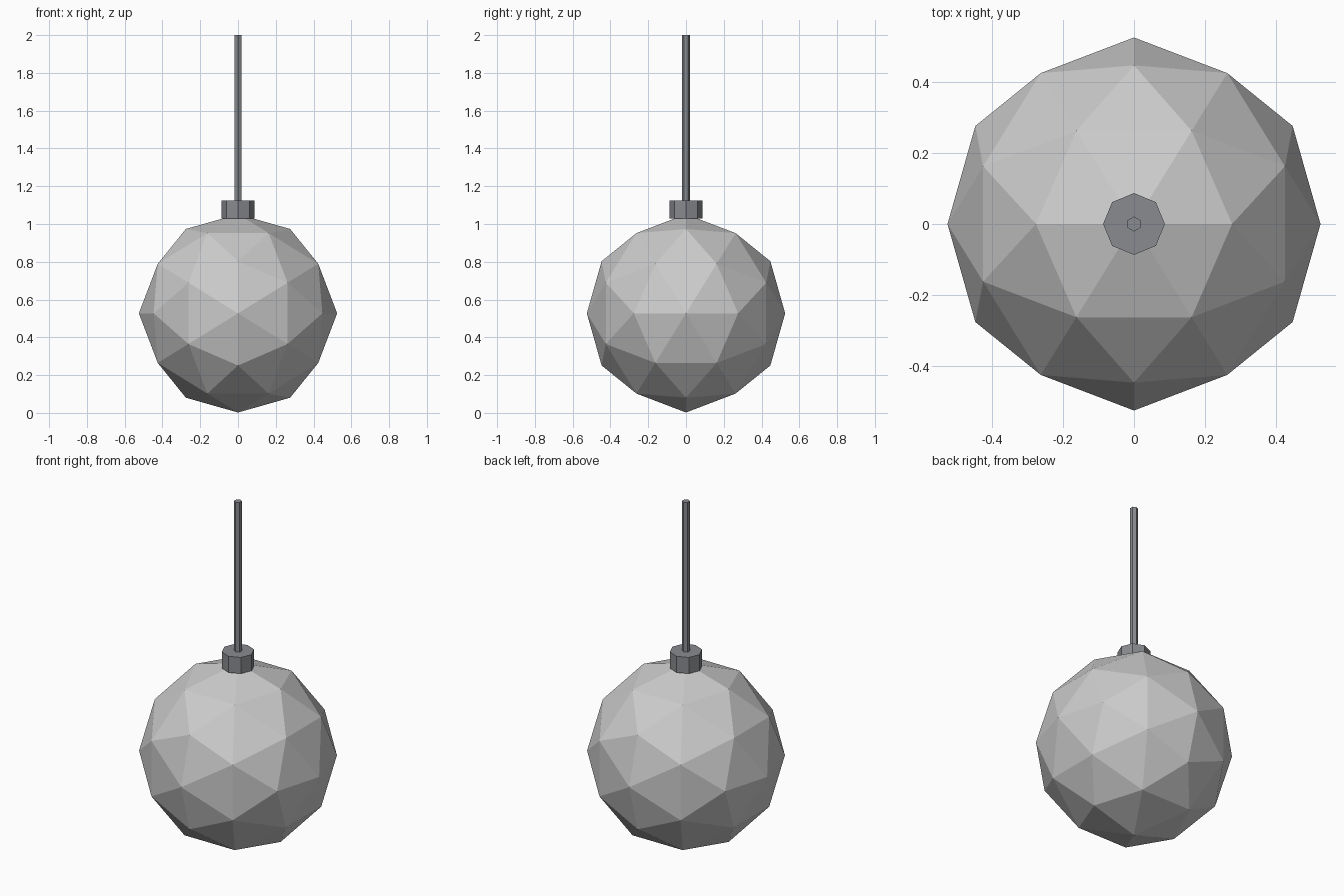
import bpy, bmesh, math
from mathutils import Vector

if "Cube" in bpy.data.objects:
    bpy.data.objects.remove(bpy.data.objects["Cube"])

R = 0.525            # ball radius
CENTRE = 0.527       # ball centre height

dark = bpy.data.materials.new("dark_metal")
dark.diffuse_color = (0.25, 0.26, 0.28, 1)
dark.use_nodes = True
dark.node_tree.nodes["Principled BSDF"].inputs["Base Color"].default_value = dark.diffuse_color


def prism(name, sides, radius, z0, z1):
    """Upright flat-shaded prism between two heights."""
    bpy.ops.mesh.primitive_cylinder_add(vertices=sides, radius=radius, depth=z1 - z0,
                                        location=(0, 0, (z0 + z1) / 2))
    ob = bpy.context.object
    ob.name = name
    ob.data.materials.append(dark)
    return ob


# Faceted ball: icosahedron aligned to the axes, each face split in four
phi = (1 + math.sqrt(5)) / 2
bm = bmesh.new()
for a in (-1, 1):
    for b in (-phi, phi):
        for co in ((a, 0, b), (b, a, 0), (0, b, a)):
            bm.verts.new(co)
bmesh.ops.convex_hull(bm, input=bm.verts[:])
bmesh.ops.subdivide_edges(bm, edges=bm.edges[:], cuts=1, use_grid_fill=True)
for v in bm.verts:
    v.co = v.co.normalized() * R + Vector((0, 0, CENTRE))
bmesh.ops.recalc_face_normals(bm, faces=bm.faces[:])
mesh = bpy.data.meshes.new("ball")
bm.to_mesh(mesh)
bm.free()
bpy.context.collection.objects.link(bpy.data.objects.new("ball", mesh))

# Octagonal cap on the ball and hexagonal hanging rod
prism("cap", 8, 0.087, 1.03, 1.125)
prism("rod", 6, 0.021, 1.08, 2.0)
